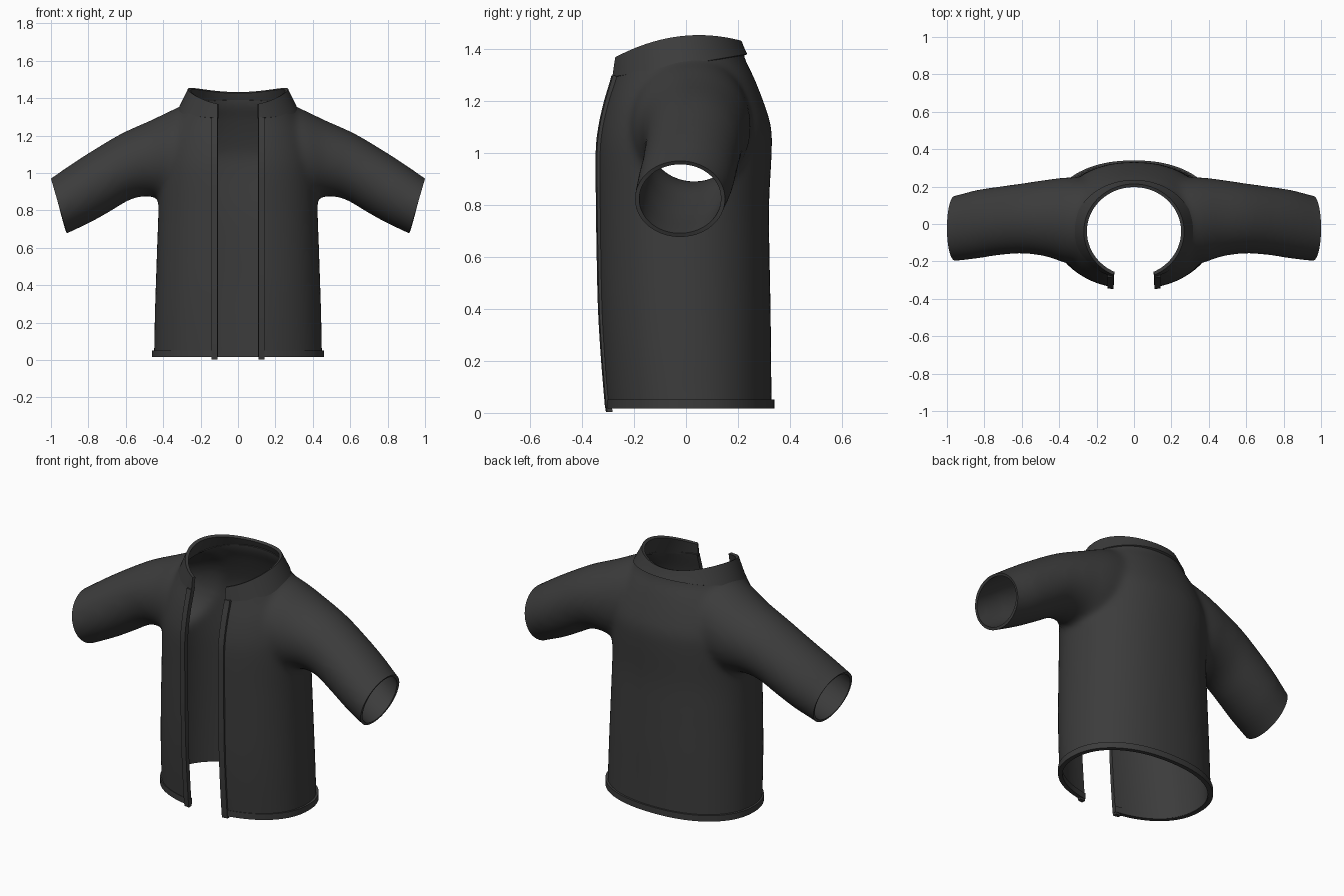
import bpy, bmesh, math
from mathutils import Vector

if "Cube" in bpy.data.objects:
    bpy.data.objects.remove(bpy.data.objects["Cube"])

GAP = 0.11  # half width of the front opening

cloth = bpy.data.materials.new("dark_cloth")
cloth.diffuse_color = (0.045, 0.045, 0.045, 1)
cloth.use_nodes = True
cloth.node_tree.nodes["Principled BSDF"].inputs["Base Color"].default_value = cloth.diffuse_color


def spline(rows, steps=5):
    """Catmull-Rom interpolation of rows of numbers."""
    out = []
    for i in range(len(rows) - 1):
        p0, p1 = rows[max(i - 1, 0)], rows[i]
        p2, p3 = rows[i + 1], rows[min(i + 2, len(rows) - 1)]
        for s in range(steps):
            t = s / steps
            out.append([0.5 * (2 * b + (c - a) * t + (2 * a - 5 * b + 4 * c - d) * t * t
                               + (3 * b - a - 3 * c + d) * t ** 3)
                        for a, b, c, d in zip(p0, p1, p2, p3)])
    return out + [list(rows[-1])]


def loft(bm, rings, cap):
    vs = [[bm.verts.new(p) for p in r] for r in rings]
    n = len(vs[0])
    faces = []
    for a, b in zip(vs, vs[1:]):
        for i in range(n):
            j = (i + 1) % n
            faces.append(bm.faces.new((a[i], a[j], b[j], b[i])))
    if cap:
        faces += [bm.faces.new(vs[0][::-1]), bm.faces.new(vs[-1])]
        bmesh.ops.recalc_face_normals(bm, faces=faces)


def oval(rx, y0, y1, z, n=2.2, count=96):
    """Superellipse ring; z may be a function of y."""
    pts = []
    for i in range(count):
        a = 2 * math.pi * i / count
        c, s = math.cos(a), math.sin(a)
        x = rx * math.copysign(abs(c) ** (2 / n), c)
        y = (y0 + y1) / 2 + (y1 - y0) / 2 * math.copysign(abs(s) ** (2 / n), s)
        pts.append((x, y, z(y) if callable(z) else z))
    return pts


def bisect(bm, co, no, clear=True):
    bmesh.ops.bisect_plane(bm, geom=bm.verts[:] + bm.edges[:] + bm.faces[:],
                           plane_co=co, plane_no=no, clear_outer=clear)


def open_front(bm):
    for s in (-1, 1):
        bisect(bm, (s * GAP, 0, 0), (1, 0, 0), False)
    gone = [f for f in bm.faces
            if abs(f.calc_center_median().x) < GAP and f.calc_center_median().y < 0]
    bmesh.ops.delete(bm, geom=gone, context='FACES')


def finish(bm, name, thickness=0):
    me = bpy.data.meshes.new(name)
    bm.to_mesh(me)
    bm.free()
    ob = bpy.data.objects.new(name, me)
    bpy.context.collection.objects.link(ob)
    me.materials.append(cloth)
    if thickness:
        m = ob.modifiers.new("thickness", 'SOLIDIFY')
        m.thickness, m.offset = thickness, -1
        bpy.context.view_layer.update()
    bpy.ops.object.select_all(action='DESELECT')
    ob.select_set(True)
    bpy.context.view_layer.objects.active = ob
    if thickness:
        bpy.ops.object.modifier_apply(modifier="thickness")
    bpy.ops.object.shade_smooth_by_angle(angle=math.radians(40))
    return ob


# Torso as a solid: z, half width, front y, back y
torso = [(-0.06, 0.450, -0.303, 0.331), (0.2, 0.446, -0.325, 0.328),
         (0.4, 0.440, -0.337, 0.326), (0.6, 0.433, -0.342, 0.322),
         (0.8, 0.426, -0.345, 0.320), (1.0, 0.424, -0.346, 0.330),
         (1.1, 0.415, -0.336, 0.328), (1.2, 0.385, -0.314, 0.298),
         (1.3, 0.335, -0.285, 0.258), (1.38, 0.290, -0.272, 0.222),
         (1.5, 0.280, -0.270, 0.215)]
bm = bmesh.new()
loft(bm, [oval(rx, y0, y1, z) for z, rx, y0, y1 in spline(torso)], True)

# Sleeves as solids: top x, top z, bottom x, bottom z, front y, back y
sleeve = [(0.12, 1.42, 0.15, 0.84, -0.22, 0.24), (0.31, 1.355, 0.36, 0.85, -0.215, 0.25),
          (0.46, 1.285, 0.47, 0.875, -0.175, 0.237), (0.62, 1.213, 0.57, 0.860, -0.158, 0.218),
          (0.77, 1.125, 0.68, 0.797, -0.167, 0.200), (0.89, 1.048, 0.79, 0.735, -0.185, 0.182),
          (1.00, 0.972, 0.913, 0.677, -0.198, 0.152), (1.08, 0.92, 0.99, 0.635, -0.202, 0.14)]
for side in (-1, 1):
    rings = []
    for tx, tz, bx, bz, y0, y1 in spline(sleeve):
        ring = []
        for i in range(48):
            a = 2 * math.pi * i / 48
            k = 0.5 + 0.5 * math.cos(a)
            ring.append((side * (bx + (tx - bx) * k),
                         (y0 + y1) / 2 + (y1 - y0) / 2 * math.sin(a),
                         bz + (tz - bz) * k))
        rings.append(ring)
    loft(bm, rings, True)

# Fuse and soften the solids
me = bpy.data.meshes.new("solid")
bm.to_mesh(me)
bm.free()
tmp = bpy.data.objects.new("solid", me)
bpy.context.collection.objects.link(tmp)
r = tmp.modifiers.new("fuse", 'REMESH')
r.mode, r.voxel_size = 'VOXEL', 0.016
s = tmp.modifiers.new("soften", 'SMOOTH')
s.factor, s.iterations = 0.5, 14
fused = tmp.evaluated_get(bpy.context.evaluated_depsgraph_get()).to_mesh()
bm = bmesh.new()
bm.from_mesh(fused)
bpy.data.objects.remove(tmp)

# Cut the hem, cuffs, neck and front openings, leaving a cloth shell
bisect(bm, (0, 0, 0.018), (0, 0, -1))
bisect(bm, (0, 0, 1.355), Vector((0, -0.17, 1)).normalized())
for side in (-1, 1):
    bisect(bm, (side * 1.0, 0, 0.97), Vector((side * 0.29, 0, -0.085)).normalized())
open_front(bm)
finish(bm, "jacket_body", 0.016)

# Hem band
bm = bmesh.new()
loft(bm, [oval(0.460, -0.314, 0.340, z) for z in (0.016, 0.052)], False)
open_front(bm)
finish(bm, "hem_band", 0.024)


# Stand collar, leaning inward and following the neckline
def low(y):
    return 1.342 + 0.17 * y


def high(y):
    return 1.455 - 0.82 * (y - 0.05) ** 2


bm = bmesh.new()
rings = []
for k in (0, 0.35, 0.7, 1):
    rings.append(oval(0.322 + (0.268 - 0.322) * k, -0.300 + 0.005 * k,
                      0.236 - 0.022 * k,
                      lambda y, k=k: low(y) * (1 - k) + high(y) * k, 2.0))
loft(bm, rings, False)
open_front(bm)
finish(bm, "collar", 0.018)

# Front edge facings down each side of the opening
for side, label in ((-1, "left"), (1, "right")):
    bm = bmesh.new()
    rings = []
    for z, rx, y0, y1 in spline(torso):
        if z > 1.31:
            break
        z = max(z, 0.003)
        if rings and z <= rings[-1][0][2]:
            rings.pop()
        y = y0 - 0.002
        rings.append([(side * GAP, y, z), (side * 0.143, y + 0.005, z),
                      (side * 0.143, y + 0.026, z), (side * GAP, y + 0.026, z)])
    loft(bm, rings, True)
    finish(bm, "front_facing_" + label)
